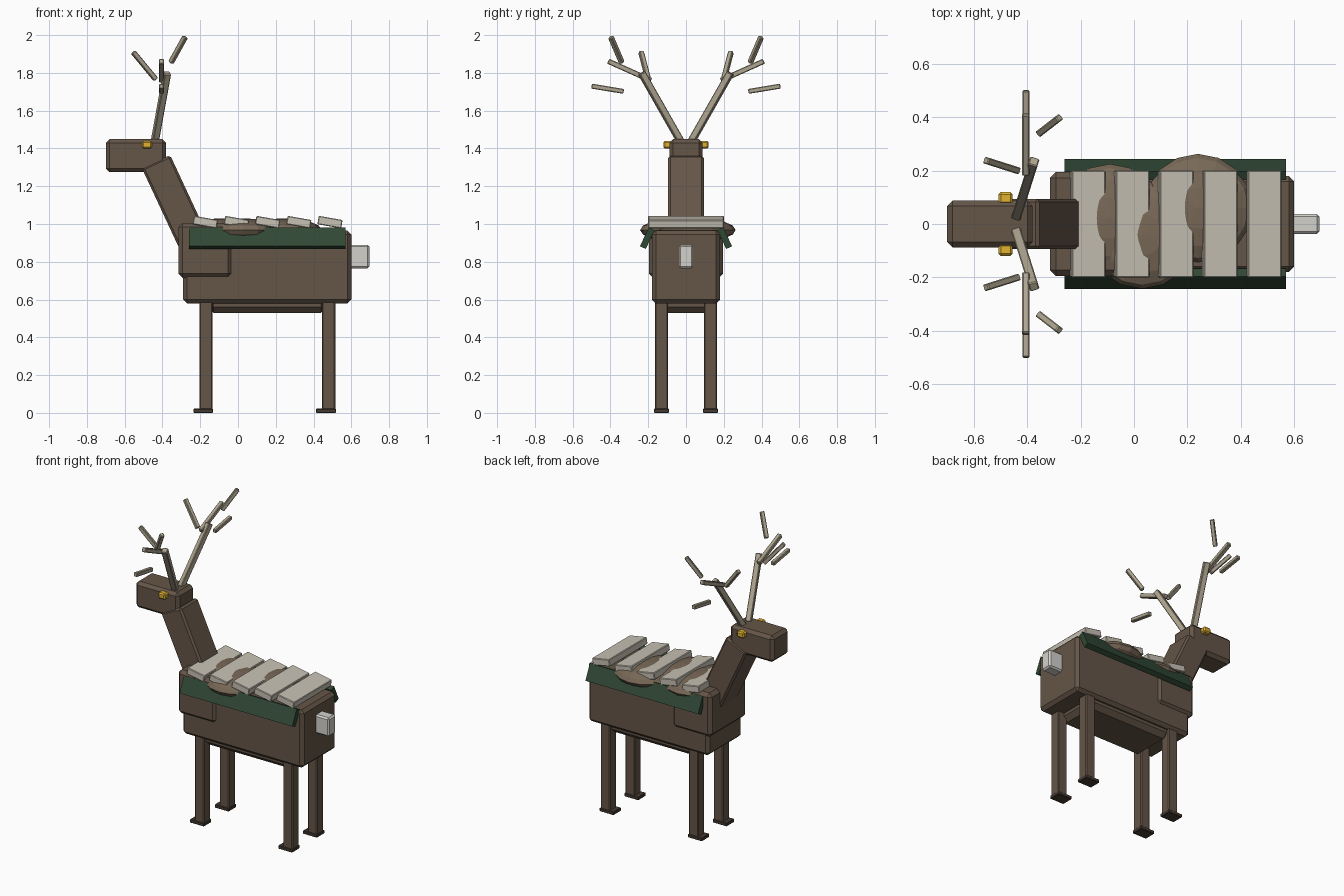
import bpy, bmesh
from math import radians, sin, cos
from mathutils import Vector, Matrix

if "Cube" in bpy.data.objects:
    bpy.data.objects.remove(bpy.data.objects["Cube"])


def material(name, rgb):
    m = bpy.data.materials.new(name)
    m.diffuse_color = (*rgb, 1)
    m.use_nodes = True
    m.node_tree.nodes["Principled BSDF"].inputs["Base Color"].default_value = m.diffuse_color
    return m


BROWN = material("brown_wood", (0.13, 0.092, 0.065))
DARK = material("dark_hoof", (0.06, 0.042, 0.03))
TAN = material("moss_tan", (0.19, 0.14, 0.095))
GREEN = material("green_cloth", (0.03, 0.065, 0.035))
PALE = material("pale_slat", (0.58, 0.54, 0.46))
WHITE = material("tail_white", (0.65, 0.64, 0.6))
BONE = material("antler_bone", (0.43, 0.38, 0.28))
GOLD = material("gold_eye", (0.75, 0.45, 0.03))


def finish(name, bm, mat, loc, rot):
    mesh = bpy.data.meshes.new(name)
    bm.to_mesh(mesh)
    bm.free()
    mesh.materials.append(mat)
    ob = bpy.data.objects.new(name, mesh)
    ob.location, ob.rotation_euler = loc, rot
    bpy.context.collection.objects.link(ob)
    return ob


def box(name, size, loc, mat, bevel=0.0, rot=(0, 0, 0)):
    bm = bmesh.new()
    bmesh.ops.create_cube(bm, size=1, matrix=Matrix.Diagonal((*size, 1)))
    ob = finish(name, bm, mat, loc, rot)
    if bevel:
        mod = ob.modifiers.new("bevel", "BEVEL")
        mod.width, mod.segments = bevel, 1
    return ob


def bounds(name, x, y, z, mat, bevel=0.0):
    size = [b - a for a, b in (x, y, z)]
    loc = [(a + b) / 2 for a, b in (x, y, z)]
    return box(name, size, loc, mat, bevel)


def stick(name, a, b, width, mat):
    a, b = Vector(a), Vector(b)
    rot = (b - a).to_track_quat("Z", "Y").to_euler()
    return box(name, (width, width, (b - a).length), (a + b) / 2, mat, 0.004, rot)


# Torso
bounds("body", (-0.29, 0.60), (-0.18, 0.18), (0.58, 0.965), BROWN, 0.02)
bounds("chest", (-0.315, -0.03), (-0.195, 0.195), (0.715, 1.005), BROWN, 0.022)
bounds("belly", (-0.16, 0.47), (-0.15, 0.15), (0.53, 0.64), BROWN, 0.03)
bounds("tail", (0.57, 0.695), (-0.038, 0.038), (0.765, 0.89), WHITE, 0.01)

# Neck and head
tilt = radians(25)
top = Vector((-0.434, 0, 1.33))
axis = Vector((sin(tilt), 0, -cos(tilt)))
box("neck", (0.165, 0.188, 0.5), top + axis * 0.25, BROWN, 0.012, (0, -tilt, 0))
bounds("head", (-0.70, -0.38), (-0.088, 0.088), (1.275, 1.45), BROWN, 0.02)

# Legs and hooves
for end, x in (("front", -0.17), ("rear", 0.48)):
    for side, s in (("right", -1), ("left", 1)):
        box(f"{end}_{side}_leg", (0.07, 0.07, 0.6), (x, s * 0.13, 0.31), BROWN, 0.006)
        box(f"{end}_{side}_hoof", (0.104, 0.08, 0.022), (x - 0.014, s * 0.13, 0.011), DARK, 0.003)

# Paired eyes, antlers and cloth flaps
for side, s in (("right", -1), ("left", 1)):
    box(f"{side}_eye", (0.052, 0.045, 0.04), (-0.481, s * 0.097, 1.42), GOLD, 0.008)
    for part, a, b, w in (
        ("beam", (-0.44, 0.03, 1.44), (-0.375, 0.235, 1.80), 0.036),
        ("branch", (-0.405, 0.185, 1.76), (-0.405, 0.412, 1.862), 0.028),
        ("upper_tine", (-0.355, 0.34, 1.855), (-0.28, 0.398, 1.99), 0.026),
        ("front_tine", (-0.435, 0.20, 1.765), (-0.555, 0.238, 1.91), 0.026),
        ("outer_tine", (-0.405, 0.33, 1.702), (-0.405, 0.50, 1.73), 0.026),
    ):
        stick(f"{side}_antler_{part}", (a[0], s * a[1], a[2]), (b[0], s * b[1], b[2]), w, BONE)
    box(f"{side}_cloth_flap", (0.83, 0.034, 0.11), (0.155, s * 0.205, 0.925), GREEN, 0.0,
        (s * radians(25), 0, 0))

# Flattened mounds under the slats
for i, (x, y) in enumerate(((0.03, -0.04), (0.24, 0.06), (-0.09, 0.022))):
    bm = bmesh.new()
    bmesh.ops.create_uvsphere(bm, u_segments=16, v_segments=8, radius=1,
                              matrix=Matrix.Diagonal((0.203, 0.203, 0.062, 1)))
    finish(f"mound_{i + 1}", bm, TAN, (x, y, 0.968), (0, 0, 0))

# Tilted slats across the back
for i in range(5):
    box(f"back_slat_{i + 1}", (0.128, 0.40, 0.045), (-0.173 + 0.165 * i, 0, 1.01), PALE, 0.004,
        (0, radians(10), 0))
